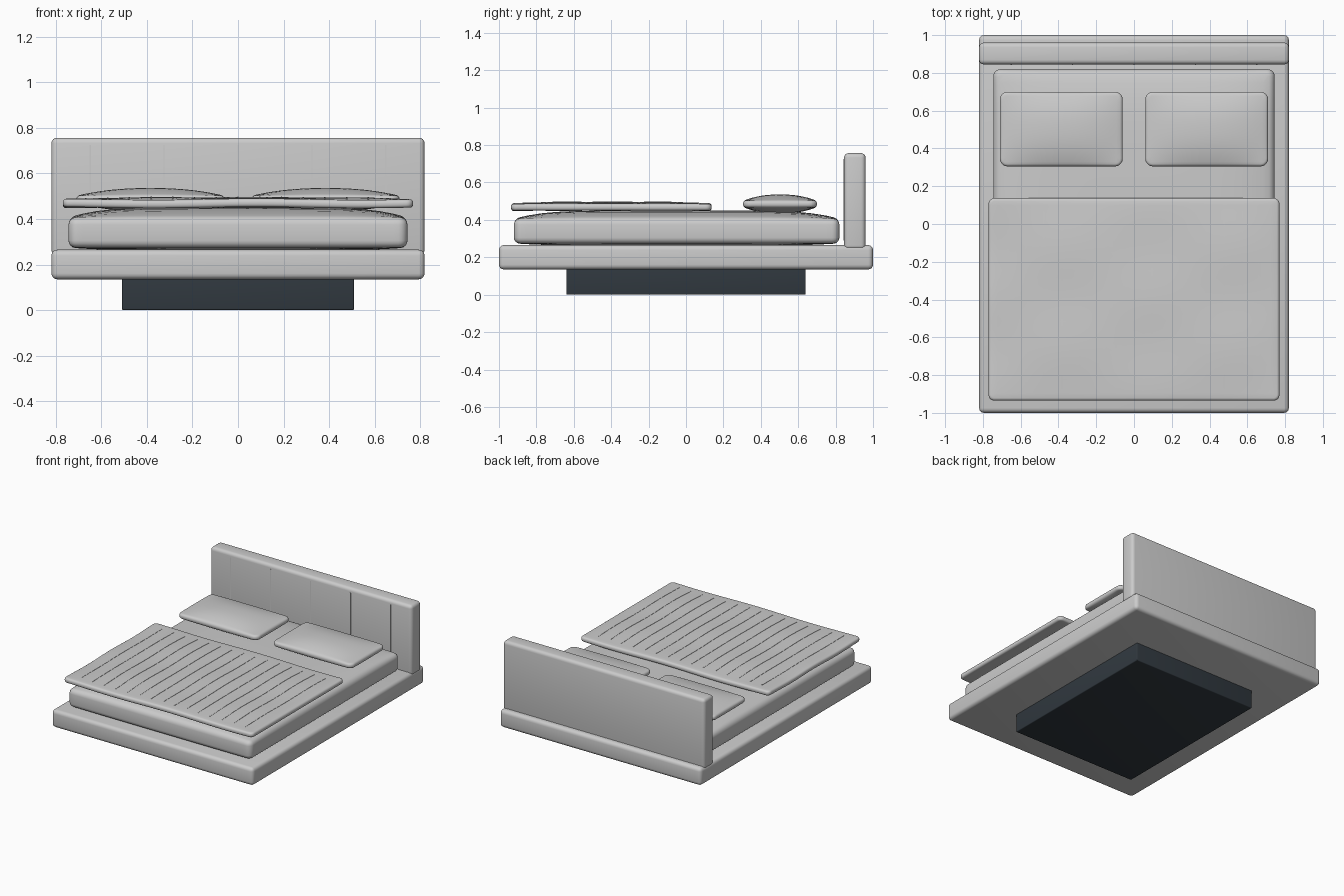
import bpy, bmesh, math
from mathutils import Vector

if "Cube" in bpy.data.objects:
    bpy.data.objects.remove(bpy.data.objects["Cube"])


def slab(name, lo, hi, r=0.0, cuts=(0, 0), shape=None, corner=0.0, mat=None):
    """Rounded box between two corners, optionally gridded and reshaped."""
    bm = bmesh.new()
    bmesh.ops.create_cube(bm, size=1)
    for v in bm.verts:
        v.co = Vector([lo[i] + (v.co[i] + 0.5) * (hi[i] - lo[i]) for i in range(3)])
    if corner:
        up = [e for e in bm.edges if abs(e.verts[0].co.z - e.verts[1].co.z) > 1e-4]
        bmesh.ops.bevel(bm, geom=up, offset=corner, segments=5, profile=0.5, affect='EDGES')
        rim = [e for e in bm.edges if abs(e.verts[0].co.z - e.verts[1].co.z) < 1e-5]
    else:
        rim = bm.edges[:]
    if r:
        bmesh.ops.bevel(bm, geom=rim, offset=r, segments=4, profile=0.5, affect='EDGES')
    for axis, n in enumerate(cuts):
        for k in range(1, n):
            p, d = Vector((0, 0, 0)), Vector((0, 0, 0))
            p[axis] = lo[axis] + (hi[axis] - lo[axis]) * k / n
            d[axis] = 1
            bmesh.ops.bisect_plane(bm, geom=bm.verts[:] + bm.edges[:] + bm.faces[:],
                                   plane_co=p, plane_no=d, dist=1e-5)
    if shape:
        for v in bm.verts:
            v.co.z = shape(v.co)
    bmesh.ops.recalc_face_normals(bm, faces=bm.faces[:])
    me = bpy.data.meshes.new(name)
    bm.to_mesh(me)
    bm.free()
    ob = bpy.data.objects.new(name, me)
    bpy.context.collection.objects.link(ob)
    if mat:
        me.materials.append(mat)
    bpy.ops.object.select_all(action='DESELECT')
    ob.select_set(True)
    bpy.context.view_layer.objects.active = ob
    bpy.ops.object.shade_smooth_by_angle(angle=math.radians(35))
    return ob


def crown(lo, hi, top, bottom, power):
    """Puffs the upper and lower faces of a slab outward."""
    def shape(c):
        f = 1.0
        for i in (0, 1):
            u = abs(2 * (c[i] - lo[i]) / (hi[i] - lo[i]) - 1)
            f *= 1 - min(u, 1) ** power
        h = 2 * (c.z - lo[2]) / (hi[2] - lo[2]) - 1
        return c.z + f * (top * max(h, 0) + bottom * min(h, 0))
    return shape


# dark recessed plinth
dark = bpy.data.materials.new("dark_base")
dark.diffuse_color = (0.03, 0.04, 0.05, 1)
dark.use_nodes = True
dark.node_tree.nodes["Principled BSDF"].inputs["Base Color"].default_value = dark.diffuse_color
slab("plinth", (-0.51, -0.64, 0), (0.51, 0.64, 0.15), 0.006, mat=dark)

# platform and headboard
slab("bed_frame", (-0.82, -1, 0.135), (0.82, 1, 0.265), 0.026)
slab("headboard", (-0.82, 0.845, 0.24), (0.82, 0.96, 0.757), 0.024)
for i in range(-2, 3):
    x = i * 0.325
    slab("headboard_seam", (x - 0.003, 0.842, 0.29), (x + 0.003, 0.85, 0.725))

# mattress with crowned top
lo, hi = (-0.745, -0.92, 0.275), (0.745, 0.82, 0.405)
slab("mattress", lo, hi, 0.03, (24, 24), crown(lo, hi, 0.045, 0.012, 6), corner=0.04)

# pillows
for side, x0 in (("left", -0.71), ("right", 0.06)):
    lo, hi = (x0, 0.305, 0.468), (x0 + 0.65, 0.70, 0.502)
    slab("pillow_" + side, lo, hi, 0.014, (20, 16),
         crown(lo, hi, 0.034, 0.034, 2.3), corner=0.04)

# duvet with a gently rippled top
lo, hi = (-0.77, -0.935, 0.45), (0.77, 0.137, 0.486)
puff = crown(lo, hi, 0.008, 0.0, 4)


def ripple(c):
    wave = 0.003 * math.sin(7 * c.x + 1) * math.sin(12 * c.y)
    return puff(c) + wave


slab("duvet", lo, hi, 0.015, (32, 28), ripple, corner=0.03)

# quilting lines lying on the duvet
for i in range(-7, 8):
    x = i * 0.0955
    slab("duvet_stitch", (x - 0.003, -0.875, 0.482), (x + 0.003, 0.07, 0.4875),
         cuts=(0, 28), shape=ripple)
